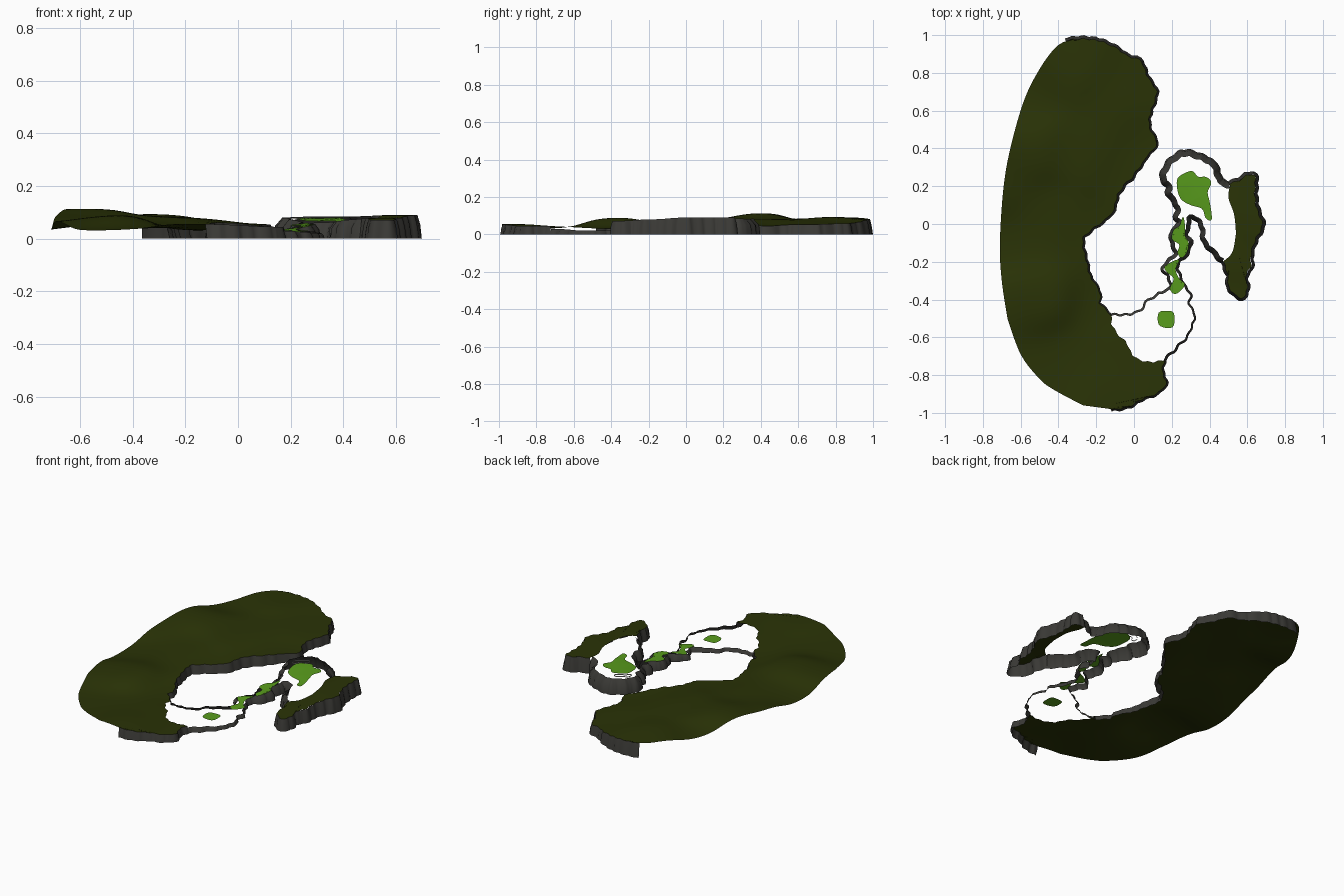
import bpy
import bmesh
import math
from mathutils import Vector

default_cube = bpy.data.objects.get("Cube")
if default_cube:
    bpy.data.objects.remove(default_cube, do_unlink=True)


def make_material(name, colour):
    material = bpy.data.materials.new(name)
    material.use_nodes = True
    material.diffuse_color = (*colour, 1)
    shader = material.node_tree.nodes["Principled BSDF"]
    shader.inputs["Base Color"].default_value = (*colour, 1)
    shader.inputs["Roughness"].default_value = 0.9
    return material


rough_green = make_material("rough grass", (0.023, 0.033, 0.002))
mown_green = make_material("mown grass", (0.1, 0.335, 0.012))
cliff_grey = make_material("cliff rock", (0.043, 0.042, 0.037))
sand_white = make_material("pale sand", (0.8, 0.8, 0.76))


def smooth_path(points, count, closed=False):
    """Even samples along a smooth curve; points are in hundredths of a unit."""
    knots = [Vector(p) / 100 for p in points]
    size = len(knots)

    def knot(i):
        return knots[i % size] if closed else knots[min(max(i, 0), size - 1)]

    dense = []
    for i in range(size if closed else size - 1):
        a, b, c, d = (knot(i + k) for k in (-1, 0, 1, 2))
        for step in range(8):
            t = step / 8
            dense.append(b + (c - a) * t / 2 + (a * 2 - b * 5 + c * 4 - d) * t * t / 2
                         + (b * 3 - a - c * 3 + d) * t ** 3 / 2)
    dense.append(knot(size))
    lengths = [0.0]
    for a, b in zip(dense, dense[1:]):
        lengths.append(lengths[-1] + (b - a).length)
    samples, j = [], 0
    last = count if closed else count - 1
    for i in range(count):
        target = lengths[-1] * i / last
        while j < len(dense) - 2 and lengths[j + 1] < target:
            j += 1
        span = max(lengths[j + 1] - lengths[j], 1e-6)
        samples.append(dense[j].lerp(dense[j + 1], (target - lengths[j]) / span))
    return samples


def ripple(p):
    """Weathered scallops that depend only on position, so edges stay joined."""
    return p + Vector((math.sin(p.y * 110), math.sin(p.x * 110))) * 0.004


def height_field(controls, reach):
    """Rolling ground blended smoothly between control heights."""
    def height(p):
        total = weight = 0
        for x, y, z in controls:
            w = math.exp(-(p - Vector((x, y)) / 100).length_squared / (2 * reach * reach))
            total += w * z / 100
            weight += w
        return total / weight
    return height


def finish(name, bm, material):
    mesh = bpy.data.meshes.new(name)
    bm.to_mesh(mesh)
    bm.free()
    mesh.materials.append(material)
    for face in mesh.polygons:
        face.use_smooth = True
    obj = bpy.data.objects.new(name, mesh)
    bpy.context.collection.objects.link(obj)


def skin(name, rows, material):
    """Quads between neighbouring rows of points."""
    bm = bmesh.new()
    grid = [[bm.verts.new(p) for p in row] for row in rows]
    for low, high in zip(grid, grid[1:]):
        for a, b, c, d in zip(low, low[1:], high[1:], high):
            bm.faces.new((a, b, c, d))
    bmesh.ops.remove_doubles(bm, verts=bm.verts, dist=0.0001)
    finish(name, bm, material)


def ground(name, sections, height, rows):
    """Grass sheet lofted, section by section, between a left and a right edge."""
    left, right = [], []
    for left_edge, right_edge in sections:
        count = len(right_edge) * 6
        left += smooth_path(left_edge, count)
        right += [ripple(p) for p in smooth_path(right_edge, count)]
    left[0], left[-1] = right[0], right[-1]
    sheet = []
    for r in range(rows + 1):
        line = [a.lerp(b, r / rows) for a, b in zip(left, right)]
        sheet.append([(p.x, p.y, height(p)) for p in line])
    skin(name, sheet, rough_green)


def cliff(name, points, height, side, inset=0.0):
    """Rock wall down to sea level, leaning outward; side 1 is left of the path."""
    path = [ripple(p) for p in smooth_path(points, len(points) * 6)]
    top, middle, foot = [], [], []
    for i, p in enumerate(path):
        along = path[min(i + 1, len(path) - 1)] - path[max(i - 1, 0)]
        out = Vector((-along.y, along.x)).normalized() * side
        z = height(p)
        crag = 0.003 * math.sin(i * 2.1)
        a = p - out * z * inset
        b = p + out * (z * 0.1 + crag)
        c = p + out * (z * 0.15 + 0.004)
        top.append((a.x, a.y, z))
        middle.append((b.x, b.y, z * 0.6))
        foot.append((c.x, c.y, 0))
    rows = [top, middle, foot] if side > 0 else [foot, middle, top]
    skin(name, rows[::-1], cliff_grey)


def patch(name, points, height):
    """Mown grass inside a closed outline."""
    bm = bmesh.new()
    path = smooth_path(points, len(points) * 4, closed=True)
    face = bm.faces.new([bm.verts.new((p.x, p.y, 0)) for p in path])
    face.normal_update()
    if face.normal.z < 0:
        face.normal_flip()
    bmesh.ops.triangulate(bm, faces=[face])
    for vert in bm.verts:
        vert.co.z = height(vert.co.xy)
    finish(name, bm, mown_green)


# Rolling heights of the mainland and of the islands
land_height = height_field([
    (-60, 40, 12), (-50, -37, 9.7), (-35, 87, 10.3), (10, 70, 5), (10, 45, 4),
    (5, 85, 6), (-25, -10, 5), (-15, -40, 3), (0, -70, 4), (15, -80, 4.5),
    (-10, -97, 5), (-20, -92, 6.5), (-60, -70, 3), (-71, -10, 2.2), (-69, 20, 8.5),
    (-67, -45, 6), (-30, -70, 4), (-30, 98, 7), (-25, 40, 8.5), (-45, 5, 7),
    (0, 25, 6), (-10, 60, 8), (-58, 68, 6.5), (-42, -88, 3), (-55, -8, 6)], 0.115)
isle_height = height_field([
    (17, -50, 2), (30, -50, 2), (0, -47, 2), (18, -70, 3), (22, -30, 3),
    (25, -10, 4.5), (25, 3, 6), (30, 20, 7.2), (28, 38, 8.5), (16, 25, 8),
    (45, 25, 8.5), (62, 20, 9), (68, 0, 9), (60, -20, 8), (56, -38, 7),
    (40, -10, 7.5)], 0.08)

# Mainland: crescent of rough grass with cliffs along its shores
outer_north = [(-36, 97), (-42, 93), (-50, 82), (-58, 66), (-65, 42), (-69, 20), (-71, -10),
               (-70, -30), (-67, -50)]
outer_south = [(-67, -50), (-60, -69), (-50, -82), (-42, -88), (-27, -96)]
outer_tail = [(-27, -96), (-12, -98)]
north_shore = [(-36, 97), (-27, 98), (-15, 96), (-3, 89), (4, 86), (7, 78), (12, 70), (9, 60),
               (8, 52), (12, 43), (7, 36), (0, 26), (-8, 17), (-11, 7), (-17, 1), (-26, -6),
               (-27, -12), (-25, -20), (-23, -28), (-18, -36), (-18, -42), (-12, -48)]
tee_edge = [(-12, -48), (-11, -55), (-4, -63), (0, -70), (7, -73), (16, -72)]
south_shore = [(16, -72), (15, -78), (17, -84), (13, -89), (4, -93), (-4, -97), (-12, -98)]

ground("mainland_rough", [(outer_north, north_shore), (outer_south, tee_edge),
                          (outer_tail, south_shore)], land_height, 24)
cliff("north_shore_cliff", north_shore, land_height, 1)
cliff("south_shore_cliff", south_shore, land_height, 1)

# East hill beside the putting green
inner_north = [(51, 21), (50, 14), (53, 5), (54, -5)]
inner_south = [(54, -5), (52, -15), (47, -20)]
hill_north = [(51, 21), (57, 24), (60, 26), (64, 25), (64, 15), (65, 8), (68, 0), (65, -7),
              (62, -15), (62, -22)]
hill_south = [(62, -22), (59, -28), (60, -34), (58, -39), (54, -38), (50, -33), (50, -27),
              (47, -20)]
ground("hill_rough", [(inner_north, hill_north), (inner_south, hill_south)], isle_height, 8)
cliff("hill_cliff", hill_north + hill_south[1:], isle_height, 1)

# Cliffs round the putting green, down the narrow path and round the tee
west_cliff = [(51, 21), (46, 23), (44, 29), (41, 33), (37, 35), (28, 38), (22, 36), (19, 33),
              (16, 29), (15, 24), (18, 20), (18, 16), (21, 12), (23, 8), (22, 3), (24, 0),
              (20, -4), (20, -10), (22, -15), (19, -19), (15, -23), (18, -28), (19, -34),
              (13, -37), (7, -41), (3, -46), (-3, -48), (-12, -48)]
east_cliff = [(47, -20), (42, -15), (37, -9), (36, -2), (33, 3), (29, 3), (29, -2), (27, -5),
              (30, -10), (27, -17), (23, -21), (24, -27), (27, -33), (30, -38), (29, -43),
              (32, -48), (29, -58), (23, -65), (18, -70), (16, -72)]
cliff("west_path_cliff", west_cliff, isle_height, -1, 0.25)
cliff("east_path_cliff", east_cliff, isle_height, 1, 0.2)

# Mown areas: putting green, two fairway steps and the tee
patch("putting_green", [(23, 18), (23, 24), (27, 27), (31, 28), (34, 25), (38, 25), (41, 22),
                        (39, 17), (40, 12), (41, 6), (41, 2), (38, 3), (36, 8), (30, 10),
                        (25, 13)], isle_height)
patch("upper_fairway", [(26, 4), (27, -1), (27, -6), (29, -10), (28, -15), (25, -18), (23, -15),
                        (24, -11), (20, -8), (21, -3), (24, -1)], isle_height)
patch("lower_fairway", [(24, -19), (20, -20), (16, -23), (18, -26), (21, -29), (19, -34),
                        (21, -37), (24, -36), (27, -32), (24, -29), (22, -24)], isle_height)
patch("tee", [(13, -47), (17, -46), (21, -47), (21, -54), (17, -55), (13, -53)], isle_height)

# Thin upright lip of the sand bunker behind the putting green
bunker = [(20, 24), (20, 27), (23, 29), (26, 31), (28, 30), (26, 27), (23, 26), (22, 24)]
lip = smooth_path(bunker + bunker[:1], 40)
skin("bunker_lip", [[(p.x, p.y, isle_height(p) - drop) for p in lip] for drop in (0, 0.006)],
     sand_white)
